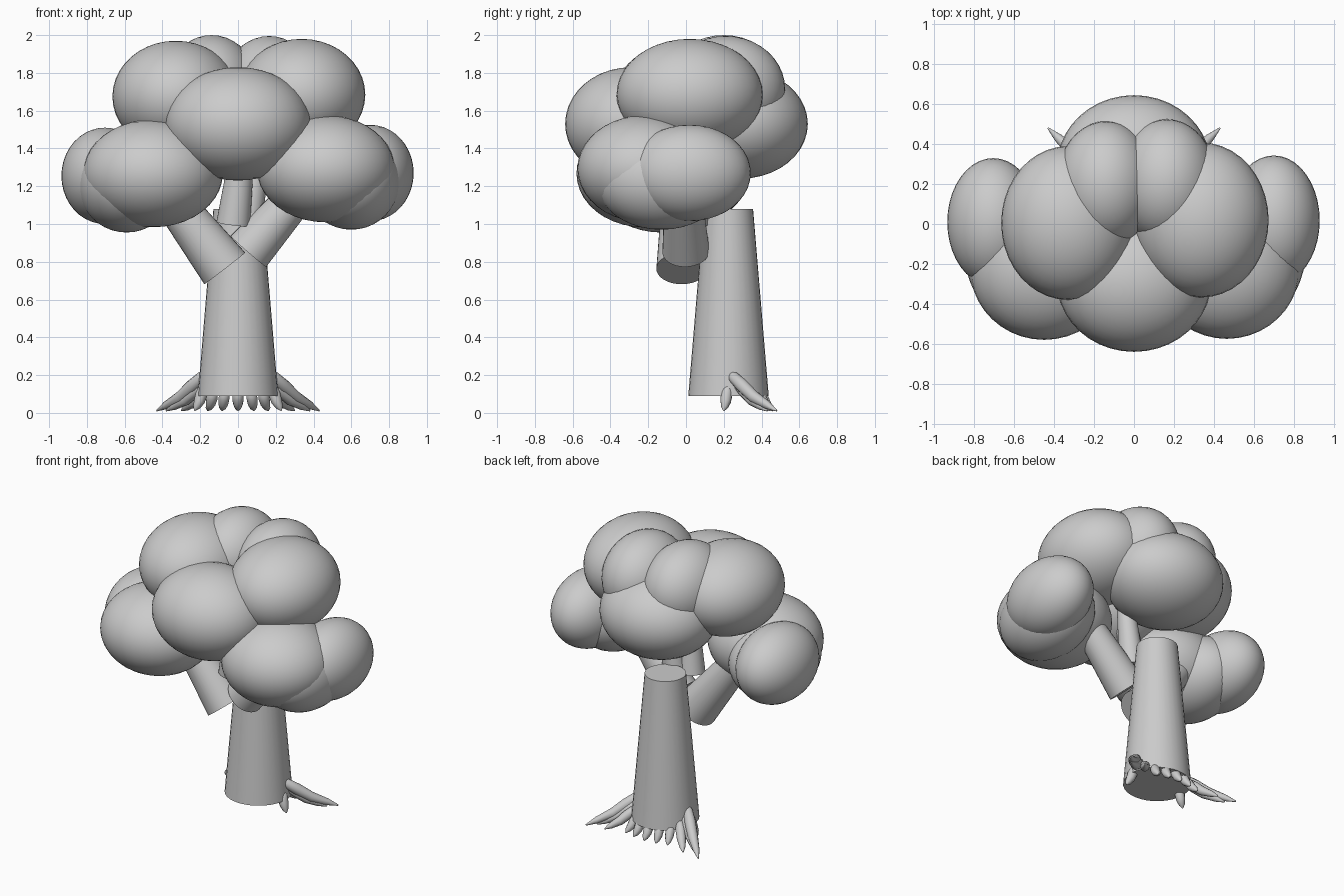
import bpy
from mathutils import Vector

if "Cube" in bpy.data.objects:
    bpy.data.objects.remove(bpy.data.objects["Cube"])


def smooth(obj, name):
    obj.name = name
    bpy.ops.object.shade_smooth_by_angle()
    return obj


def limb(name, a, b, r1, r2):
    """Tapered cylinder running from a to b."""
    a, b = Vector(a), Vector(b)
    d = b - a
    bpy.ops.mesh.primitive_cone_add(vertices=32, radius1=r1, radius2=r2, depth=d.length,
                                    location=(a + b) / 2,
                                    rotation=d.to_track_quat('Z', 'Y').to_euler())
    return smooth(bpy.context.object, name)


def leaf_clump(name, centre, radii):
    """Ellipsoid of foliage."""
    bpy.ops.mesh.primitive_uv_sphere_add(segments=40, ring_count=20, radius=1, location=centre)
    obj = bpy.context.object
    obj.scale = radii
    bpy.ops.object.transform_apply(location=False, rotation=False, scale=True)
    return smooth(obj, name)


def root(name, start, tip, r):
    """Curved horn that tapers to the ground."""
    s, t = Vector(start), Vector(tip)
    mid = s.lerp(t, 0.5)
    mid.z -= 0.12 * (s.z - t.z)
    pts = [(s.lerp(mid, -0.12), 0.35), (s.lerp(mid, 0.1), 0.85), (s.lerp(mid, 0.5), 1.0),
           (mid, 0.9), (mid.lerp(t, 0.6), 0.6), (t, 0.12)]
    cu = bpy.data.curves.new(name, 'CURVE')
    cu.dimensions = '3D'
    cu.bevel_depth = r
    cu.bevel_resolution = 3
    cu.use_fill_caps = True
    sp = cu.splines.new('POLY')
    sp.points.add(len(pts) - 1)
    for p, (co, k) in zip(sp.points, pts):
        p.co = (*co, 1)
        p.radius = k
    obj = bpy.data.objects.new(name, cu)
    bpy.context.collection.objects.link(obj)


# Trunk
limb("trunk", (0, 0.225, 0.09), (0, 0.225, 1.08), 0.213, 0.13)

# Branches
limb("branch_left", (-0.07, -0.02, 0.765), (-0.39, -0.03, 1.18), 0.137, 0.095)
limb("branch_right", (0.055, 0.0, 0.855), (0.40, -0.02, 1.25), 0.125, 0.09)
limb("branch_middle", (-0.025, -0.02, 1.0), (0.03, -0.06, 1.45), 0.09, 0.06)
limb("branch_back", (0.05, 0.04, 1.0), (0.13, 0.06, 1.5), 0.08, 0.05)

# Foliage crown
leaf_clump("leaves_front", (0, -0.29, 1.53), (0.385, 0.35, 0.30))
leaf_clump("leaves_back", (0, 0.29, 1.53), (0.385, 0.355, 0.29))
leaf_clump("leaves_upper_left", (-0.33, 0.005, 1.675), (0.335, 0.385, 0.295))
leaf_clump("leaves_upper_right", (0.337, 0.02, 1.685), (0.337, 0.388, 0.295))
leaf_clump("leaves_top_left", (-0.14, 0.2, 1.72), (0.25, 0.315, 0.28))
leaf_clump("leaves_top_right", (0.165, 0.21, 1.715), (0.25, 0.315, 0.28))
leaf_clump("leaves_lower_left", (-0.45, -0.225, 1.268), (0.37, 0.355, 0.285))
leaf_clump("leaves_lower_right", (0.465, -0.22, 1.292), (0.365, 0.355, 0.283))
leaf_clump("leaves_side_left", (-0.705, 0.01, 1.255), (0.23, 0.32, 0.255))
leaf_clump("leaves_side_right", (0.70, 0.018, 1.27), (0.23, 0.325, 0.255))
leaf_clump("leaves_under_left", (-0.59, -0.13, 1.22), (0.26, 0.35, 0.265))
leaf_clump("leaves_under_right", (0.60, -0.13, 1.235), (0.26, 0.35, 0.265))

# Roots, mirrored left and right
roots = [((0.18, 0.24, 0.20), (0.43, 0.48, 0.012), 0.036),
         ((0.18, 0.27, 0.16), (0.38, 0.43, 0.012), 0.034),
         ((0.17, 0.31, 0.13), (0.30, 0.46, 0.012), 0.032),
         ((0.18, 0.22, 0.14), (0.23, 0.20, 0.012), 0.032),
         ((0.13, 0.35, 0.11), (0.16, 0.43, 0.012), 0.03),
         ((0.07, 0.38, 0.11), (0.085, 0.45, 0.012), 0.03)]
for i, (s, t, r) in enumerate(roots):
    for side, m in (("left", -1), ("right", 1)):
        root(f"root_{side}_{i + 1}", (s[0] * m, s[1], s[2]), (t[0] * m, t[1], t[2]), r)
root("root_back", (0, 0.39, 0.11), (0, 0.46, 0.012), 0.03)
